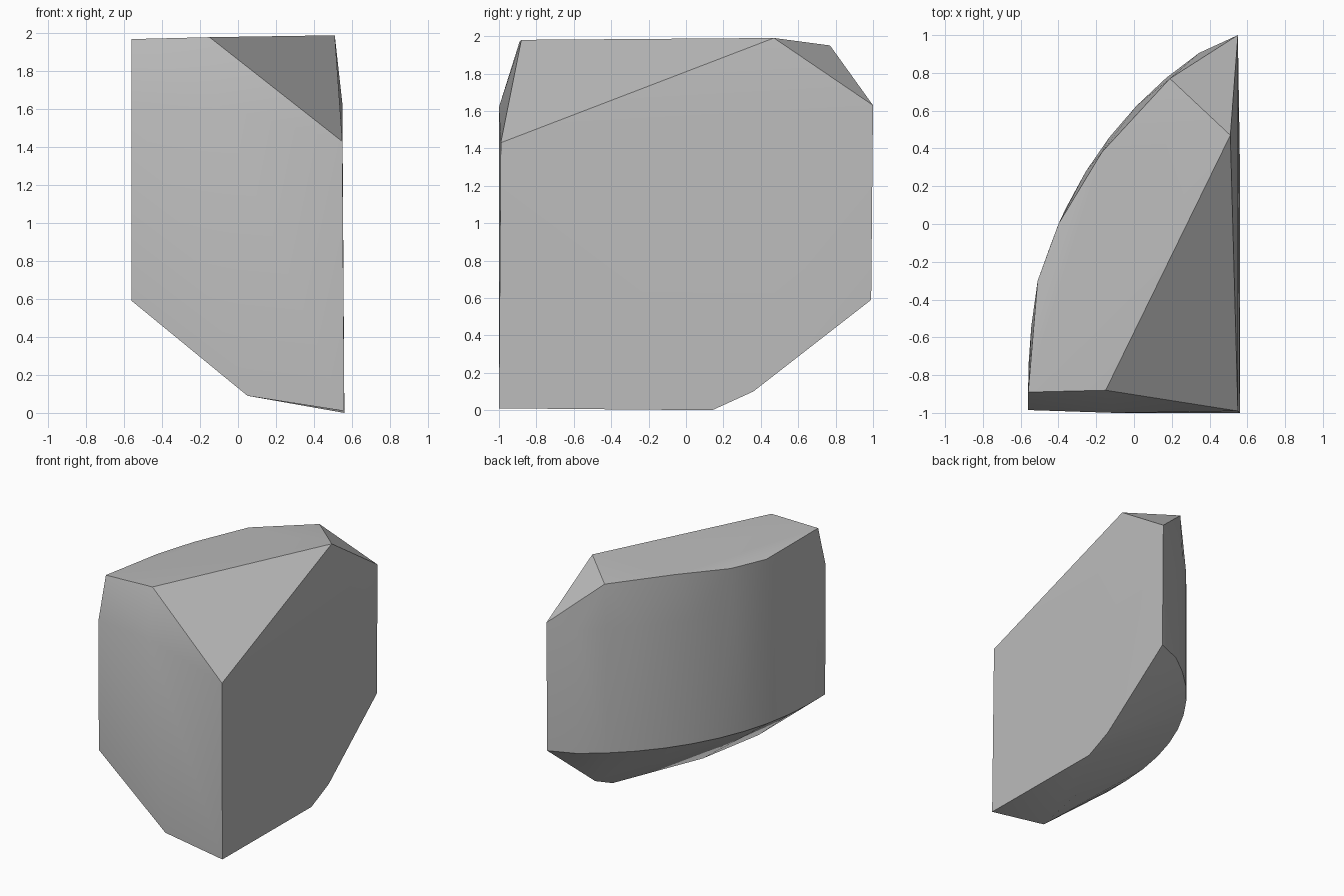
import bpy, bmesh, math

cube = bpy.data.objects.get("Cube")
if cube:
    bpy.data.objects.remove(cube, do_unlink=True)

# Grey stone
stone = bpy.data.materials.new("grey_stone")
stone.use_nodes = True
colour = (0.5, 0.5, 0.5, 1)
stone.diffuse_color = colour
stone.node_tree.nodes["Principled BSDF"].inputs["Base Color"].default_value = colour

def arc(z, radius=2.06, steps=11):
    """Inner points of the rounded back wall at one height."""
    points = []
    for i in range(1, steps):
        a = math.radians(185 - 67 * i / steps)
        points.append((1.5 + radius * math.cos(a), -0.8 + radius * math.sin(a), z))
    return points

# Rounded wall, between its two straight ends
wall = arc(0.59) + arc(1.6)
wall += [(-0.56, -0.98, 0.59), (-0.56, -0.985, 1.64),
         (0.55, 0.99, 0.59), (0.55, 1.0, 1.63)]

# Top rim with its cut corners
front_cut = [(0.55, -0.99, 1.43), (-0.15, -0.88, 1.98), (0.51, 0.47, 1.99)]
rim = [(-0.56, -0.89, 1.97), (-0.51, -0.3, 1.93), (-0.4, 0, 1.94),
       (-0.17, 0.38, 1.975), (0.19, 0.77, 1.95)]
front_bulge = [(-0.1, -1, 1.62)]

# Underside with its wide chamfer
base = [(0.56, -1, 0.01), (0.05, -1, 0.09), (0.17, -0.46, 0.075),
        (0.56, 0.36, 0.1), (0.56, 0.14, 0)]

# Wrap the corners into one convex chunk
bm = bmesh.new()
for p in wall + front_cut + rim + front_bulge + base:
    bm.verts.new(p)
hull = bmesh.ops.convex_hull(bm, input=bm.verts)
loose = [v for v in bm.verts if not v.link_faces]
bmesh.ops.delete(bm, geom=loose, context="VERTS")
bmesh.ops.dissolve_limit(bm, angle_limit=math.radians(0.5), verts=bm.verts, edges=bm.edges)
bmesh.ops.recalc_face_normals(bm, faces=bm.faces)

mesh = bpy.data.meshes.new("stone_chunk")
bm.to_mesh(mesh)
bm.free()
mesh.materials.append(stone)
chunk = bpy.data.objects.new("stone_chunk", mesh)
bpy.context.collection.objects.link(chunk)

# Soft rounded wall, crisp cuts
bpy.ops.object.select_all(action="DESELECT")
chunk.select_set(True)
bpy.context.view_layer.objects.active = chunk
bpy.ops.object.shade_smooth_by_angle(angle=math.radians(25))
